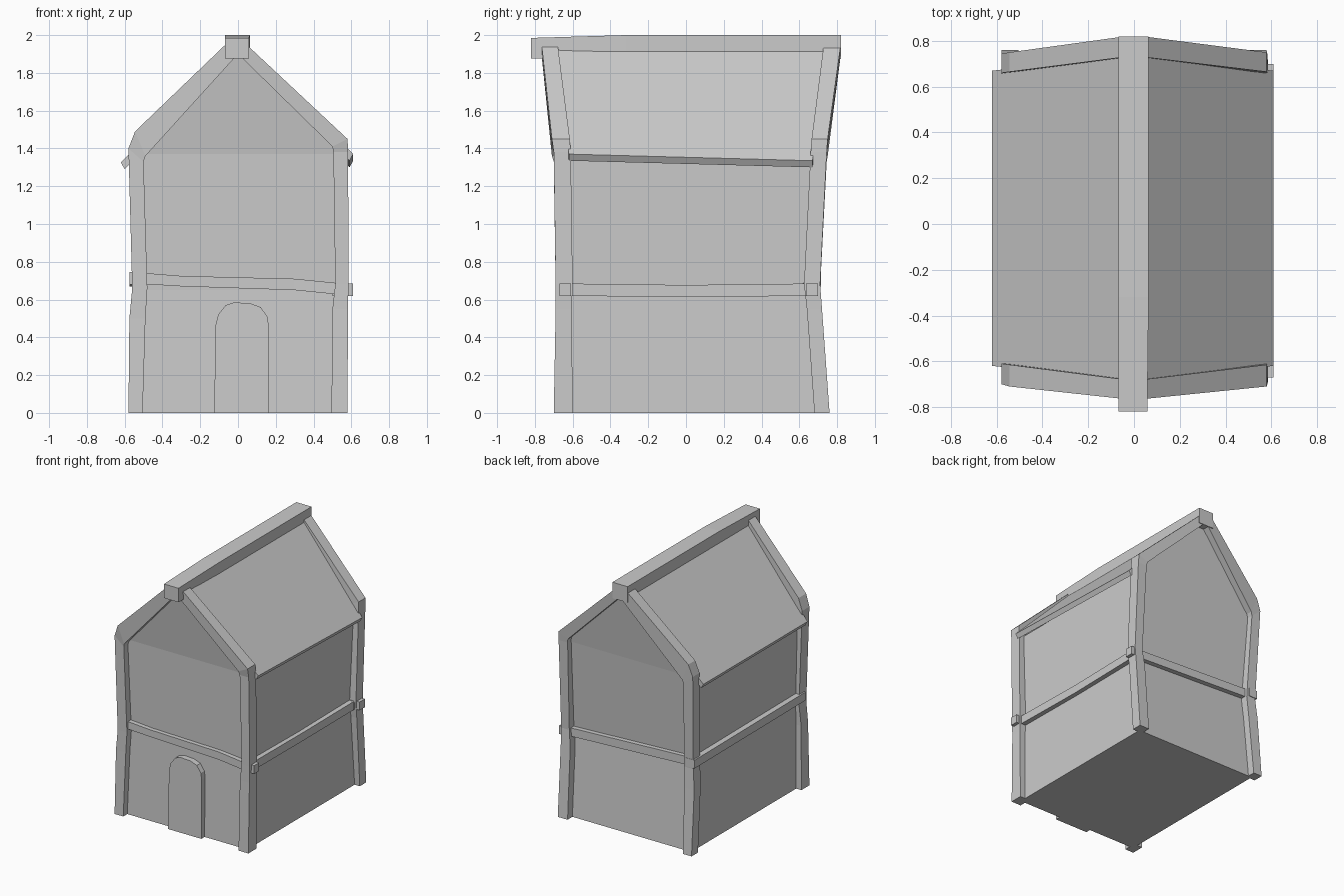
import bpy, bmesh


def loft(name, rings):
    """Join equal-sized rings of points into a closed, flat-shaded solid."""
    bm = bmesh.new()
    loops = [[bm.verts.new(p) for p in r] for r in rings]
    n = len(loops[0])
    for a, b in zip(loops, loops[1:]):
        for i in range(n):
            j = (i + 1) % n
            bm.faces.new((a[i], a[j], b[j], b[i]))
    bm.faces.new(loops[0])
    bm.faces.new(loops[-1])
    bmesh.ops.recalc_face_normals(bm, faces=bm.faces)
    mesh = bpy.data.meshes.new(name)
    bm.to_mesh(mesh)
    bm.free()
    ob = bpy.data.objects.new(name, mesh)
    bpy.context.collection.objects.link(ob)
    return ob


def rect_x(x, y0, y1, z0, z1):
    return [(x, y0, z0), (x, y1, z0), (x, y1, z1), (x, y0, z1)]


def rect_y(y, x0, x1, z0, z1):
    return [(x0, y, z0), (x1, y, z0), (x1, y, z1), (x0, y, z1)]


# Walls: waisted in the middle, gables leaning outwards
wall_rows = [(0.535, 0, -0.65, 0.70), (0.53, 0.65, -0.635, 0.65),
             (0.54, 1.37, -0.65, 0.70), (0.005, 1.93, -0.72, 0.77)]
loft("walls", [[(-x, f, z), (x, f, z), (x, b, z), (-x, b, z)]
               for x, z, f, b in wall_rows])

# Corner posts bending into gable rafters: outer x,z then inner x,z
right_path = [(0.58, 0, 0.495, 0), (0.582, 0.55, 0.50, 0.55),
              (0.585, 0.68, 0.515, 0.68), (0.583, 1.38, 0.505, 1.38),
              (0.58, 1.45, 0.50, 1.41), (0.04, 1.955, 0.0, 1.90)]
left_path = [(-0.58, 0, -0.505, 0), (-0.575, 0.50, -0.49, 0.50),
             (-0.56, 0.66, -0.48, 0.66), (-0.58, 1.40, -0.50, 1.33),
             (-0.545, 1.49, -0.49, 1.36), (-0.04, 1.975, 0.0, 1.90)]
front_y = [(-0.70, -0.60), (-0.69, -0.605), (-0.69, -0.60),
           (-0.70, -0.61), (-0.71, -0.615), (-0.765, -0.68)]
back_y = [(0.76, 0.68), (0.72, 0.64), (0.71, 0.625),
          (0.745, 0.66), (0.75, 0.665), (0.82, 0.73)]
for side, path in (("left", left_path), ("right", right_path)):
    for end, depth in (("front", front_y), ("back", back_y)):
        loft(f"{end}_{side}_post_and_rafter",
             [[(xo, a, zo), (xo, b, zo), (xi, b, zi), (xi, a, zi)]
              for (xo, zo, xi, zi), (a, b) in zip(path, depth)])

# Roof slabs, wider at the ridge than at the eaves
for side, s, ex, zf, zb in (("left", -1, 0.62, 1.325, 1.325),
                            ("right", 1, 0.61, 1.37, 1.335)):
    loft(f"{side}_roof_slab", [
        [(s * ex, -0.62, zf), (s * (ex - 0.02), -0.62, zf - 0.035),
         (s * (ex - 0.02), 0.67, zb - 0.035), (s * ex, 0.67, zb)],
        [(0, -0.69, 1.98), (0, -0.69, 1.92),
         (0, 0.74, 1.92), (0, 0.74, 1.98)]])

# Ridge beam
loft("ridge_beam", [rect_y(-0.82, -0.068, 0.058, 1.875, 1.985),
                    rect_y(-0.32, -0.068, 0.064, 1.875, 2.0),
                    rect_y(0.82, -0.068, 0.064, 1.875, 2.0)])

# Horizontal beams around the waist
loft("front_beam", [rect_x(-0.55, -0.675, -0.60, 0.685, 0.745),
                    rect_x(-0.30, -0.67, -0.60, 0.67, 0.725),
                    rect_x(0.30, -0.67, -0.60, 0.65, 0.71),
                    rect_x(0.55, -0.675, -0.60, 0.625, 0.685)])
loft("back_beam", [rect_x(-0.55, 0.62, 0.69, 0.67, 0.735),
                   rect_x(0.57, 0.62, 0.69, 0.62, 0.685)])
loft("right_beam", [rect_y(-0.65, 0.50, 0.57, 0.62, 0.685),
                    rect_y(0.0, 0.50, 0.565, 0.613, 0.677),
                    rect_y(0.68, 0.50, 0.57, 0.62, 0.685)])
loft("left_beam", [rect_y(-0.66, -0.575, -0.50, 0.68, 0.745),
                   rect_y(0.715, -0.575, -0.50, 0.67, 0.735)])

# Beam ends poking through the right posts
for name, y0, y1 in (("front_beam_peg", -0.67, -0.61), ("back_beam_peg", 0.635, 0.70)):
    loft(name, [rect_x(0.55, y0, y1, 0.62, 0.685),
                rect_x(0.61, y0, y1, 0.62, 0.685)])

# Arched door
arch = [(-0.125, 0), (-0.12, 0.46), (-0.105, 0.52), (-0.065, 0.57), (-0.02, 0.585),
        (0.065, 0.58), (0.12, 0.56), (0.155, 0.51), (0.163, 0.46), (0.165, 0)]
loft("door", [[(x, y - 0.0 + 0.015 * z, z) for x, z in arch] for y in (-0.69, -0.62)])
